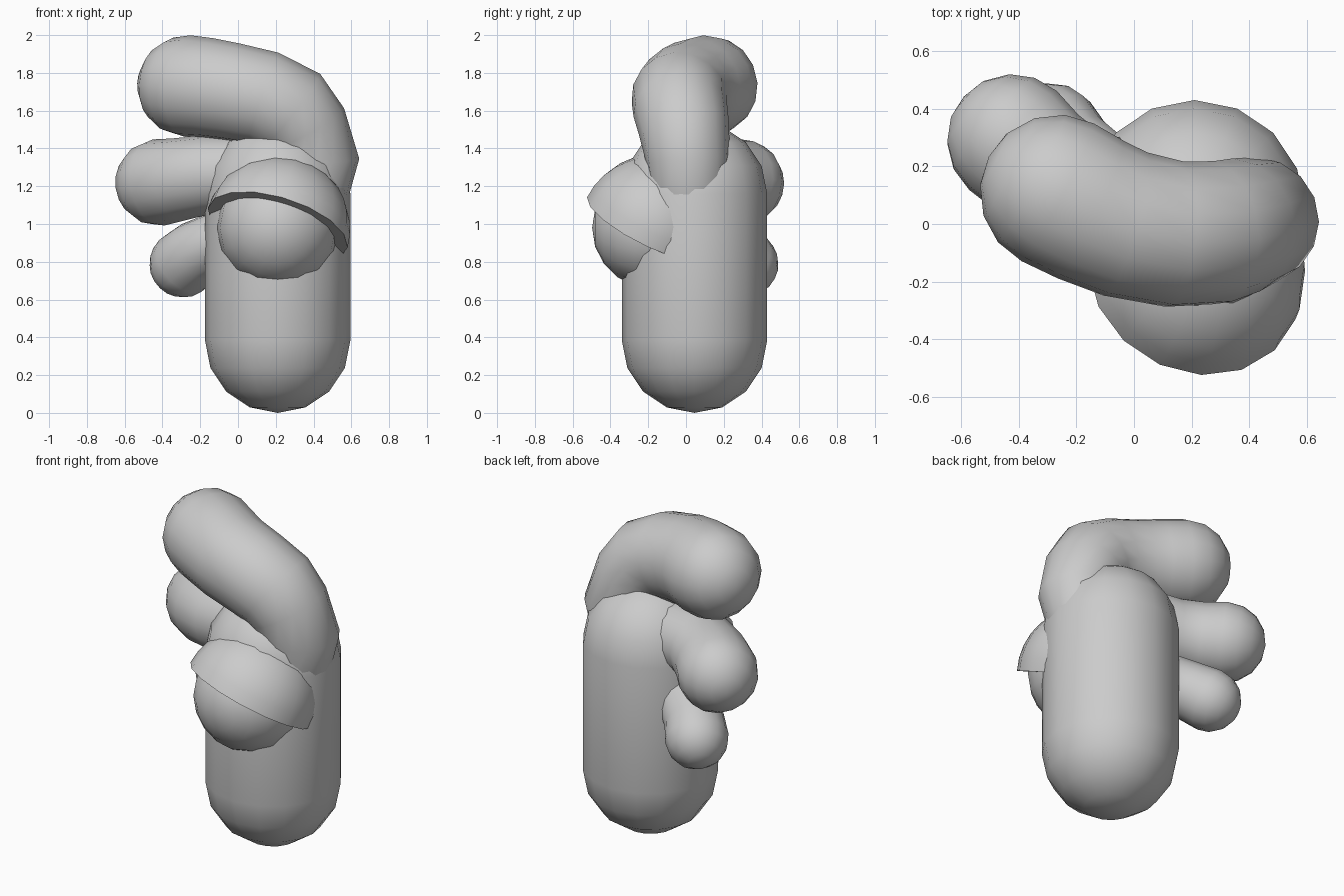
import bpy, bmesh, math
from mathutils import Vector, Matrix

if "Cube" in bpy.data.objects:
    bpy.data.objects.remove(bpy.data.objects["Cube"])

SEG = 16


def finish(bm, name, angle=None):
    bmesh.ops.recalc_face_normals(bm, faces=bm.faces[:])
    me = bpy.data.meshes.new(name)
    bm.to_mesh(me)
    bm.free()
    ob = bpy.data.objects.new(name, me)
    bpy.context.collection.objects.link(ob)
    for p in me.polygons:
        p.use_smooth = True
    if angle:
        bpy.context.view_layer.objects.active = ob
        ob.select_set(True)
        bpy.ops.object.shade_smooth_by_angle(angle=math.radians(angle))
        ob.select_set(False)
    return ob


def tube(name, path):
    """Round-ended tapering tube through (x, y, z, radius) points."""
    pts = [Vector(p[:3]) for p in path]
    rad = [p[3] for p in path]
    n = len(pts)
    tan = [(pts[min(i + 1, n - 1)] - pts[max(i - 1, 0)]).normalized() for i in range(n)]
    steps = [math.radians(22.5 * k) for k in (1, 2, 3)]
    # rings: start cap, body, end cap
    rings = [(pts[0] - tan[0] * rad[0] * math.sin(a), tan[0], rad[0] * math.cos(a)) for a in reversed(steps)]
    rings += list(zip(pts, tan, rad))
    rings += [(pts[-1] + tan[-1] * rad[-1] * math.sin(a), tan[-1], rad[-1] * math.cos(a)) for a in steps]
    bm = bmesh.new()
    side = Vector((0, 1, 0))
    loops = []
    for c, t, r in rings:
        side = (side - t * side.dot(t)).normalized()
        up = t.cross(side)
        loops.append([bm.verts.new(c + r * (side * math.cos(a) + up * math.sin(a)))
                      for a in (2 * math.pi * k / SEG for k in range(SEG))])
    for a, b in zip(loops, loops[1:]):
        for k in range(SEG):
            j = (k + 1) % SEG
            bm.faces.new((a[k], a[j], b[j], b[k]))
    for lp, pole in ((loops[0], pts[0] - tan[0] * rad[0]), (loops[-1], pts[-1] + tan[-1] * rad[-1])):
        v = bm.verts.new(pole)
        for k in range(SEG):
            bm.faces.new((lp[k], lp[(k + 1) % SEG], v))
    return finish(bm, name)


# capsule body
tube("body", [(0.21, 0.045, 0.385, 0.385), (0.21, 0.045, 1.16, 0.385)])

# large curl sweeping over the top
tube("top_curl", [(0.36, 0.02, 1.08, 0.20), (0.42, 0.01, 1.34, 0.222), (0.35, -0.01, 1.50, 0.24),
                  (0.28, -0.03, 1.60, 0.25), (0.14, -0.035, 1.665, 0.255), (-0.03, 0.0, 1.70, 0.26),
                  (-0.15, 0.05, 1.72, 0.265), (-0.265, 0.11, 1.73, 0.27)])

# two smaller curls at the back left
tube("middle_curl", [(0.06, 0.08, 1.27, 0.20), (-0.17, 0.11, 1.26, 0.21),
                     (-0.32, 0.20, 1.235, 0.22), (-0.42, 0.29, 1.22, 0.23)])
tube("lower_curl", [(0.05, 0.12, 0.92, 0.15), (-0.12, 0.17, 0.90, 0.16),
                    (-0.22, 0.235, 0.85, 0.17), (-0.29, 0.31, 0.79, 0.18)])

# eyeball
centre = Vector((0.21, -0.175, 0.98))
bm = bmesh.new()
bmesh.ops.create_uvsphere(bm, u_segments=SEG, v_segments=SEG // 2 + 2, radius=0.322,
                          matrix=Matrix.Translation(centre) @ Matrix.Rotation(math.pi / 2, 4, 'X'))
finish(bm, "eye")

# tilted half-dome eyelid
bm = bmesh.new()
bmesh.ops.create_uvsphere(bm, u_segments=SEG, v_segments=SEG, radius=0.385)
bmesh.ops.bisect_plane(bm, geom=bm.verts[:] + bm.edges[:] + bm.faces[:], dist=1e-4,
                       plane_co=(0, 0, 0), plane_no=(0, 0, 1), clear_inner=True)
bmesh.ops.holes_fill(bm, edges=[e for e in bm.edges if e.is_boundary], sides=0)
tilt = Vector((0, 0, 1)).rotation_difference(Vector((0.27, 0.42, 0.87))).to_matrix().to_4x4()
bm.transform(Matrix.Translation(centre) @ tilt)
finish(bm, "eyelid", 40)
